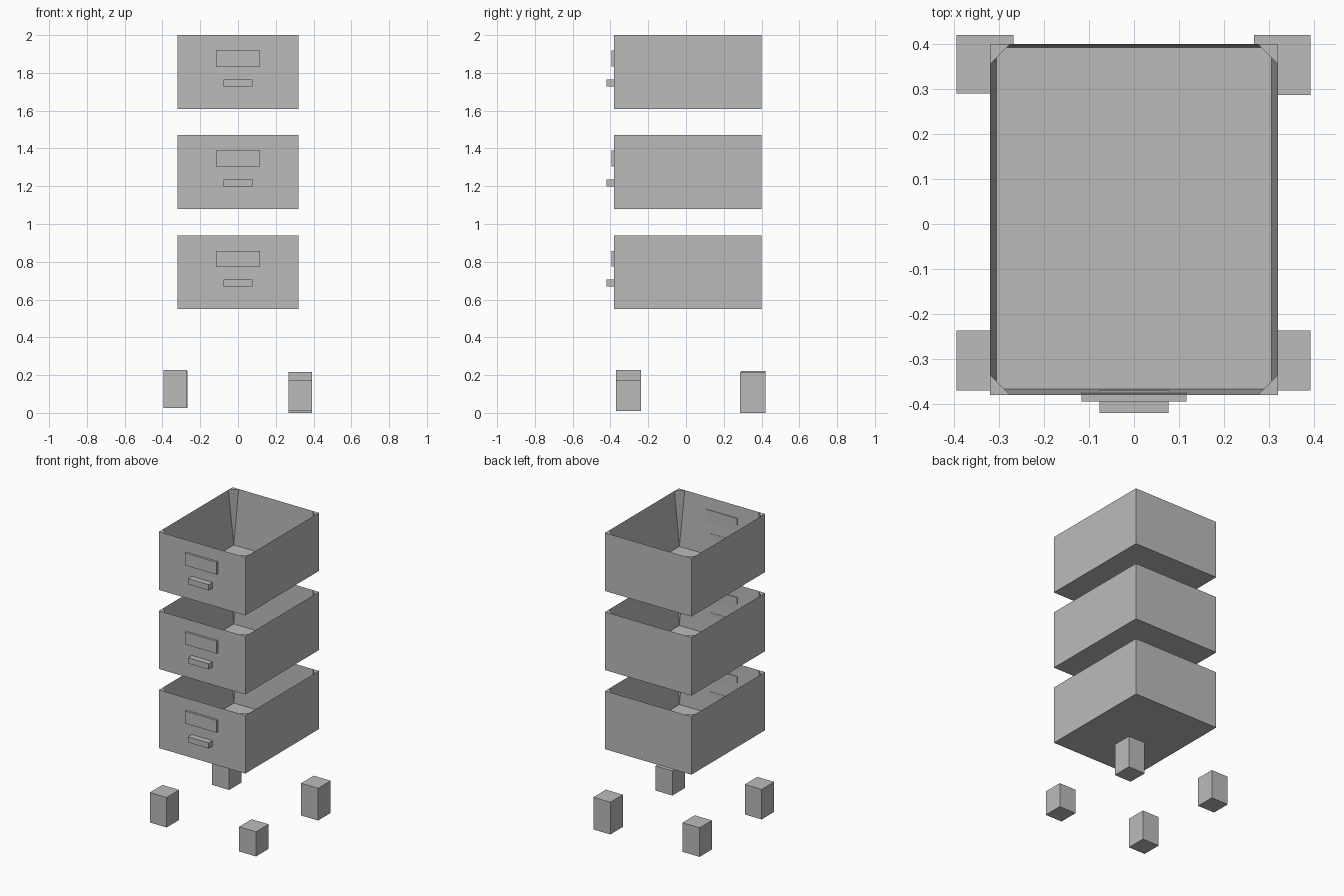
import bpy
import bmesh

if "Cube" in bpy.data.objects:
    bpy.data.objects.remove(bpy.data.objects["Cube"])

grey = bpy.data.materials.new("plain grey")
grey.diffuse_color = (0.5, 0.5, 0.5, 1)
grey.use_nodes = True
grey.node_tree.nodes["Principled BSDF"].inputs["Base Color"].default_value = grey.diffuse_color


def finish(bm, name):
    bmesh.ops.recalc_face_normals(bm, faces=bm.faces)
    mesh = bpy.data.meshes.new(name)
    bm.to_mesh(mesh)
    bm.free()
    mesh.materials.append(grey)
    bpy.context.collection.objects.link(bpy.data.objects.new(name, mesh))


def block(name, x0, x1, y0, y1, z0, z1):
    bm = bmesh.new()
    bmesh.ops.create_cube(bm, size=1)
    for v in bm.verts:
        v.co = (x0 if v.co.x < 0 else x1,
                y0 if v.co.y < 0 else y1,
                z0 if v.co.z < 0 else z1)
    finish(bm, name)


def drawer_tray(name, z0, z1):
    """Open box: upright outside, inside tapering to a knife-edge rim,
    with a triangular gusset in each corner."""
    X, Y0, Y1, cut = 0.32, -0.38, 0.40, 0.045
    ix, iy0, iy1 = 0.306, -0.367, 0.393
    outer = [(-X, Y0), (X, Y0), (X, Y1), (-X, Y1)]
    inner = [(-ix, iy0), (ix, iy0), (ix, iy1), (-ix, iy1)]
    bm = bmesh.new()
    base = [bm.verts.new((x, y, z0)) for x, y in outer]
    rim = [bm.verts.new((x, y, z1)) for x, y in outer]
    floor = [bm.verts.new((x, y, z0 + 0.01)) for x, y in inner]
    before, after = [], []          # gusset points either side of each corner
    for i, corner in enumerate(rim):
        for target, store in ((rim[i - 1], before), (rim[(i + 1) % 4], after)):
            step = (target.co - corner.co).normalized() * cut
            store.append(bm.verts.new(corner.co + step))
    bm.faces.new(base)
    bm.faces.new(floor)
    for i in range(4):
        j = (i + 1) % 4
        # outside wall, inside wall, gusset face and gusset cap
        bm.faces.new((base[i], base[j], rim[j], before[j], after[i], rim[i]))
        bm.faces.new((floor[i], floor[j], before[j], after[i]))
        bm.faces.new((floor[i], after[i], before[i]))
        bm.faces.new((rim[i], after[i], before[i]))
    finish(bm, name)


# Three stacked drawers, each with a label plate and a pull
for level, z in (("lower", 0.55), ("middle", 1.08), ("upper", 1.61)):
    drawer_tray(level + "_drawer", z, z + 0.39)
    block(level + "_label_plate", -0.117, 0.117, -0.395, -0.373, z + 0.225, z + 0.308)
    block(level + "_pull", -0.077, 0.077, -0.42, -0.37, z + 0.118, z + 0.156)

# Four feet, slightly uneven
block("front_left_foot", -0.395, -0.27, -0.37, -0.237, 0.027, 0.228)
block("front_right_foot", 0.267, 0.393, -0.37, -0.237, 0.01, 0.175)
block("back_left_foot", -0.395, -0.268, 0.29, 0.42, 0.027, 0.222)
block("back_right_foot", 0.267, 0.393, 0.287, 0.42, 0.0, 0.216)
